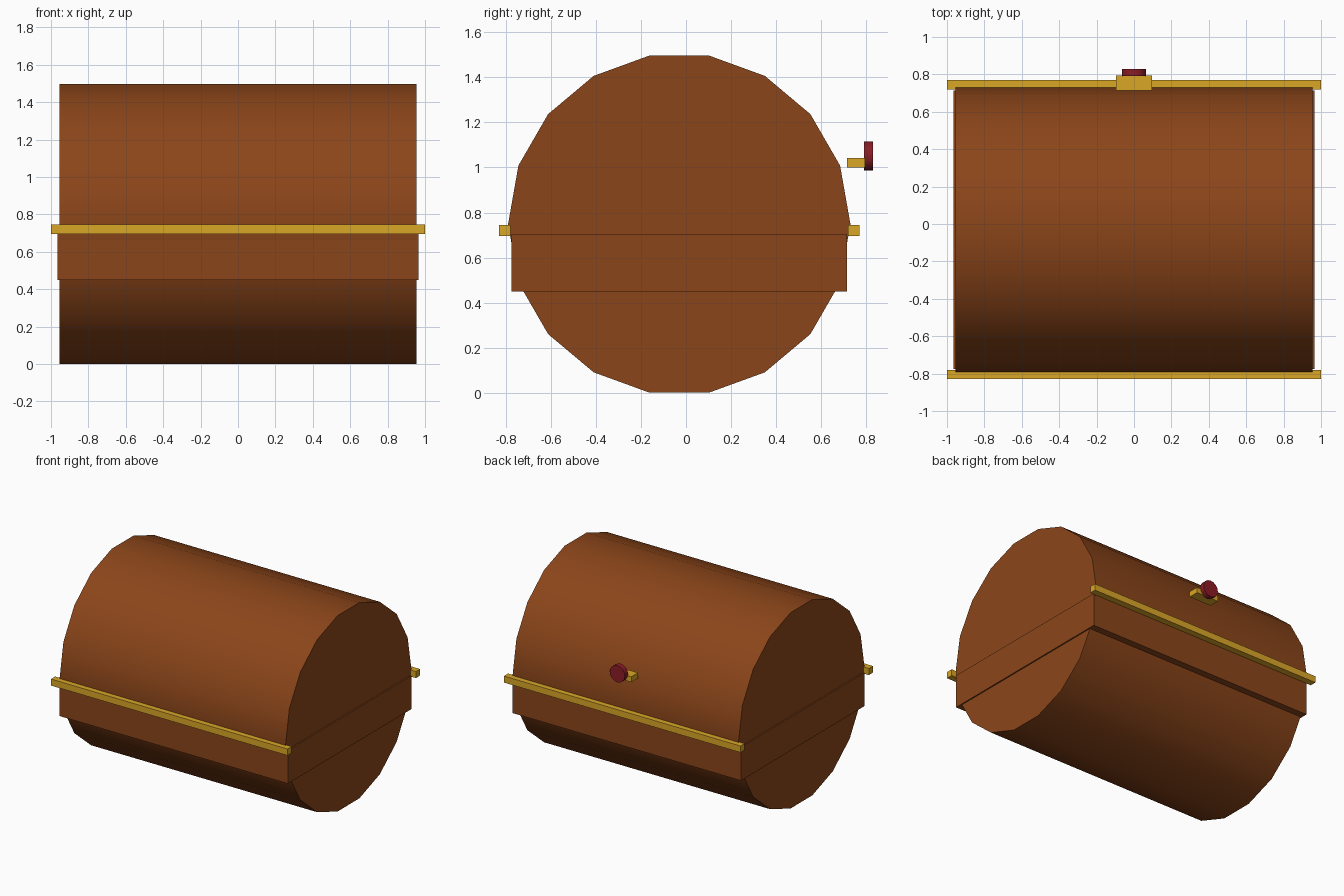
import bpy, bmesh
from math import cos, sin, pi, radians

if "Cube" in bpy.data.objects:
    bpy.data.objects.remove(bpy.data.objects["Cube"])

Y0 = -0.03   # centre line of the trunk body


def material(name, rgb):
    m = bpy.data.materials.new(name)
    m.diffuse_color = (*rgb, 1)
    m.use_nodes = True
    m.node_tree.nodes["Principled BSDF"].inputs["Base Color"].default_value = m.diffuse_color
    return m


wood = material("brown_wood", (0.258, 0.06, 0.01))
brass = material("brass", (0.70, 0.38, 0.02))
red = material("dark_red", (0.26, 0.012, 0.018))


def finish(name, bm, mat):
    bmesh.ops.recalc_face_normals(bm, faces=bm.faces)
    me = bpy.data.meshes.new(name)
    bm.to_mesh(me)
    bm.free()
    me.materials.append(mat)
    ob = bpy.data.objects.new(name, me)
    bpy.context.collection.objects.link(ob)
    return ob


def box(name, lo, hi, mat):
    bm = bmesh.new()
    bmesh.ops.create_cube(bm, size=1)
    for v in bm.verts:
        v.co = [hi[i] if v.co[i] > 0 else lo[i] for i in range(3)]
    return finish(name, bm, mat)


def drum(name, sides, radius, start, end, place, mat):
    """Capped prism; place(u, v, t) maps the ring plane and axis to 3D."""
    bm = bmesh.new()
    rings = []
    for t in (start, end):
        rings.append([bm.verts.new(place(radius * cos(2 * pi * k / sides),
                                         radius * sin(2 * pi * k / sides), t))
                      for k in range(sides)])
        bm.faces.new(rings[-1])
    a, b = rings
    for k in range(sides):
        n = (k + 1) % sides
        bm.faces.new((a[k], a[n], b[n], b[k]))
    ob = finish(name, bm, mat)
    bpy.ops.object.select_all(action='DESELECT')
    ob.select_set(True)
    bpy.context.view_layer.objects.active = ob
    bpy.ops.object.shade_smooth_by_angle(angle=radians(35))
    return ob


# Rounded body lying along x, and the box band around its middle
drum("barrel_body", 18, 0.76, -0.955, 0.955,
     lambda u, v, t: (t, Y0 + u, 0.7485 + v), wood)
box("base_box", (-0.965, Y0 - 0.745, 0.45), (0.965, Y0 + 0.745, 0.705), wood)

# Brass trim strips front and back
for side, name in ((-1, "front_trim"), (1, "back_trim")):
    y = Y0 + side * 0.775
    box(name, (-1, y - 0.025, 0.695), (1, y + 0.025, 0.745), brass)

# Clasp plate and round red knob
box("clasp_plate", (-0.095, 0.715, 1.0), (0.095, 0.795, 1.042), brass)
drum("clasp_knob", 16, 0.064, 0.79, 0.83,
     lambda u, v, t: (u, t, 1.051 + v), red)
